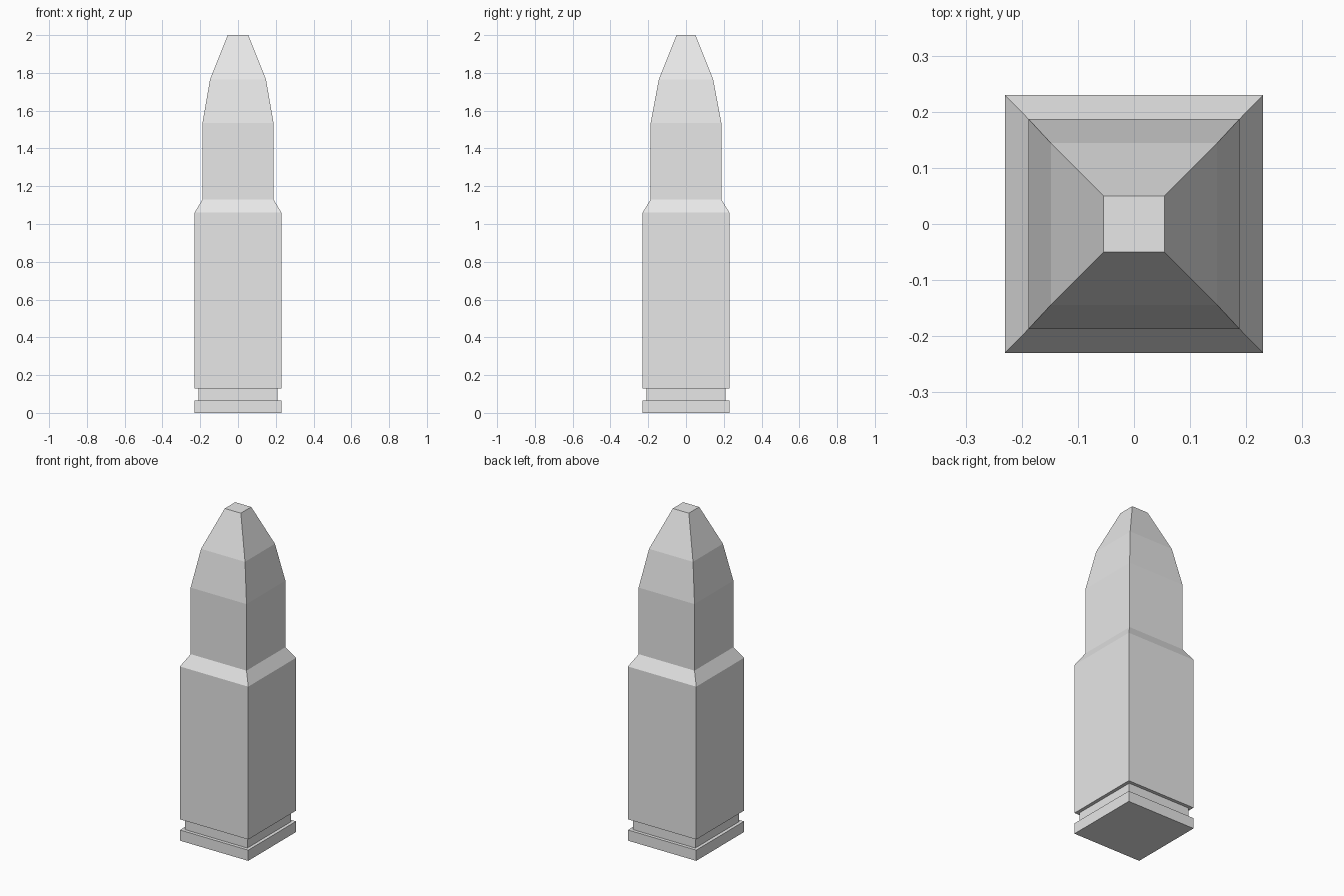
import bpy
import bmesh

cube = bpy.data.objects.get("Cube")
if cube:
    bpy.data.objects.remove(cube, do_unlink=True)

grey = bpy.data.materials.new("plain_grey")
grey.use_nodes = True
grey.diffuse_color = (0.8, 0.8, 0.8, 1)
grey.node_tree.nodes["Principled BSDF"].inputs["Base Color"].default_value = (0.8, 0.8, 0.8, 1)


def square_loft(name, profile, cap_bottom=False, cap_top=False):
    """Skin square rings given as (half x, half y, height)."""
    bm = bmesh.new()
    corners = ((-1, -1), (1, -1), (1, 1), (-1, 1))
    rings = [[bm.verts.new((sx * hx, sy * hy, z)) for sx, sy in corners]
             for hx, hy, z in profile]
    for low, high in zip(rings, rings[1:]):
        for i in range(4):
            j = (i + 1) % 4
            bm.faces.new((low[i], low[j], high[j], high[i]))
    if cap_bottom:
        bm.faces.new(reversed(rings[0]))
    if cap_top:
        bm.faces.new(rings[-1])
    mesh = bpy.data.meshes.new(name)
    bm.to_mesh(mesh)
    bm.free()
    mesh.materials.append(grey)
    obj = bpy.data.objects.new(name, mesh)
    bpy.context.collection.objects.link(obj)
    return obj


# Casing: rim, extractor groove, straight body and sloped shoulder
square_loft("casing", [
    (0.23, 0.23, 0), (0.23, 0.23, 0.065),
    (0.21, 0.21, 0.065), (0.21, 0.21, 0.13),
    (0.23, 0.23, 0.13), (0.23, 0.23, 1.06),
    (0.188, 0.187, 1.13),
], cap_bottom=True)

# Projectile: straight neck, two tapers and a blunt tip
square_loft("projectile", [
    (0.188, 0.187, 1.13), (0.188, 0.187, 1.535),
    (0.148, 0.144, 1.765), (0.054, 0.05, 2.0),
], cap_top=True)
